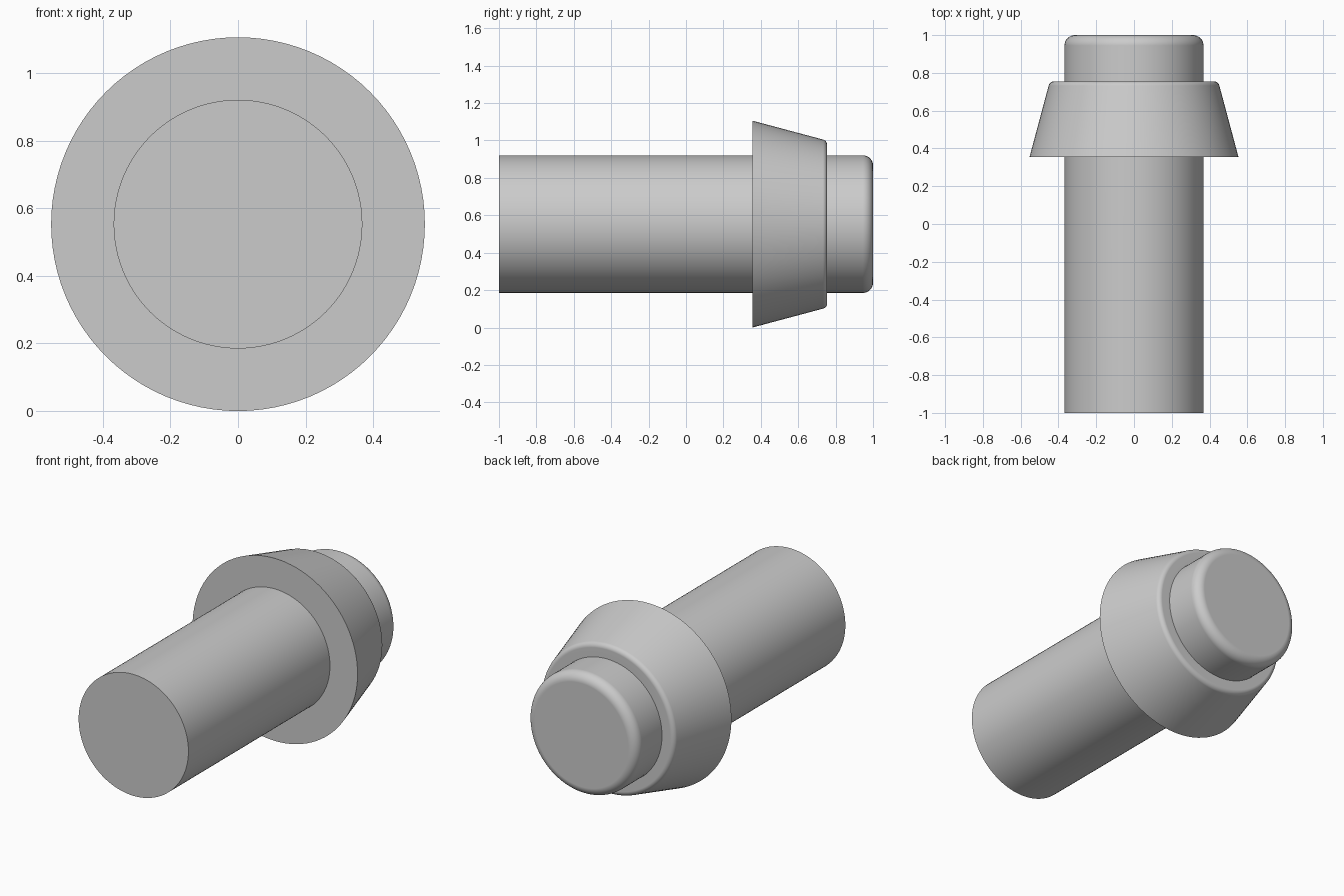
import bpy
import bmesh
import math
from mathutils import Vector, Matrix

if "Cube" in bpy.data.objects:
    bpy.data.objects.remove(bpy.data.objects["Cube"], do_unlink=True)

SIDES = 96
SHAFT_R, COLLAR_R = 0.368, 0.553
AXIS_Z = COLLAR_R

grey = bpy.data.materials.new("plain_grey")
grey.use_nodes = True
colour = (0.6, 0.6, 0.6, 1)
grey.diffuse_color = colour
grey.node_tree.nodes["Principled BSDF"].inputs["Base Color"].default_value = colour


def fillet(before, corner, after, radius, steps=8):
    """Points of a rounded corner between two straight profile lines."""
    c = Vector(corner)
    u = (Vector(before) - c).normalized()
    v = (Vector(after) - c).normalized()
    half = u.angle(v) / 2
    centre = c + (u + v).normalized() * radius / math.sin(half)
    start = c + u * radius / math.tan(half) - centre
    sweep = start.angle_signed(c + v * radius / math.tan(half) - centre)
    # angle_signed is clockwise positive
    return [centre + Matrix.Rotation(-sweep * i / steps, 2) @ start
            for i in range(steps + 1)]


def lathe(name, profile, closed=False):
    """Turn (radius, y) points around the long axis."""
    bm = bmesh.new()
    rings = []
    for r, y in profile:
        rings.append([bm.verts.new((r * math.cos(a), y, r * math.sin(a)))
                      for a in (math.tau * i / SIDES for i in range(SIDES))])
    pairs = list(zip(rings, rings[1:]))
    if closed:
        pairs.append((rings[-1], rings[0]))
    else:
        bm.faces.new(rings[0])
        bm.faces.new(rings[-1])
    for a, b in pairs:
        for i in range(SIDES):
            j = (i + 1) % SIDES
            bm.faces.new((a[i], a[j], b[j], b[i]))
    bmesh.ops.recalc_face_normals(bm, faces=bm.faces)
    mesh = bpy.data.meshes.new(name)
    bm.to_mesh(mesh)
    bm.free()
    mesh.materials.append(grey)
    obj = bpy.data.objects.new(name, mesh)
    obj.location.z = AXIS_Z
    bpy.context.collection.objects.link(obj)
    bpy.ops.object.select_all(action="DESELECT")
    obj.select_set(True)
    bpy.context.view_layer.objects.active = obj
    bpy.ops.object.shade_smooth_by_angle(angle=math.radians(30))
    # Keep the flat faces flat beside the rounded edges
    weighted = obj.modifiers.new("weighted_normals", "WEIGHTED_NORMAL")
    weighted.keep_sharp = True
    return obj


# Long shaft with a rounded back end
shaft_end = (SHAFT_R, 1)
lathe("shaft", [(SHAFT_R, -1)]
      + fillet((SHAFT_R, -1), shaft_end, (0, 1), 0.055))

# Tapered collar with a rounded narrow rim
wide, narrow = (COLLAR_R, 0.355), (0.446, 0.755)
lathe("collar", [(SHAFT_R, 0.355), wide]
      + fillet(wide, narrow, (SHAFT_R, 0.755), 0.03)
      + [(SHAFT_R, 0.755)], closed=True)
